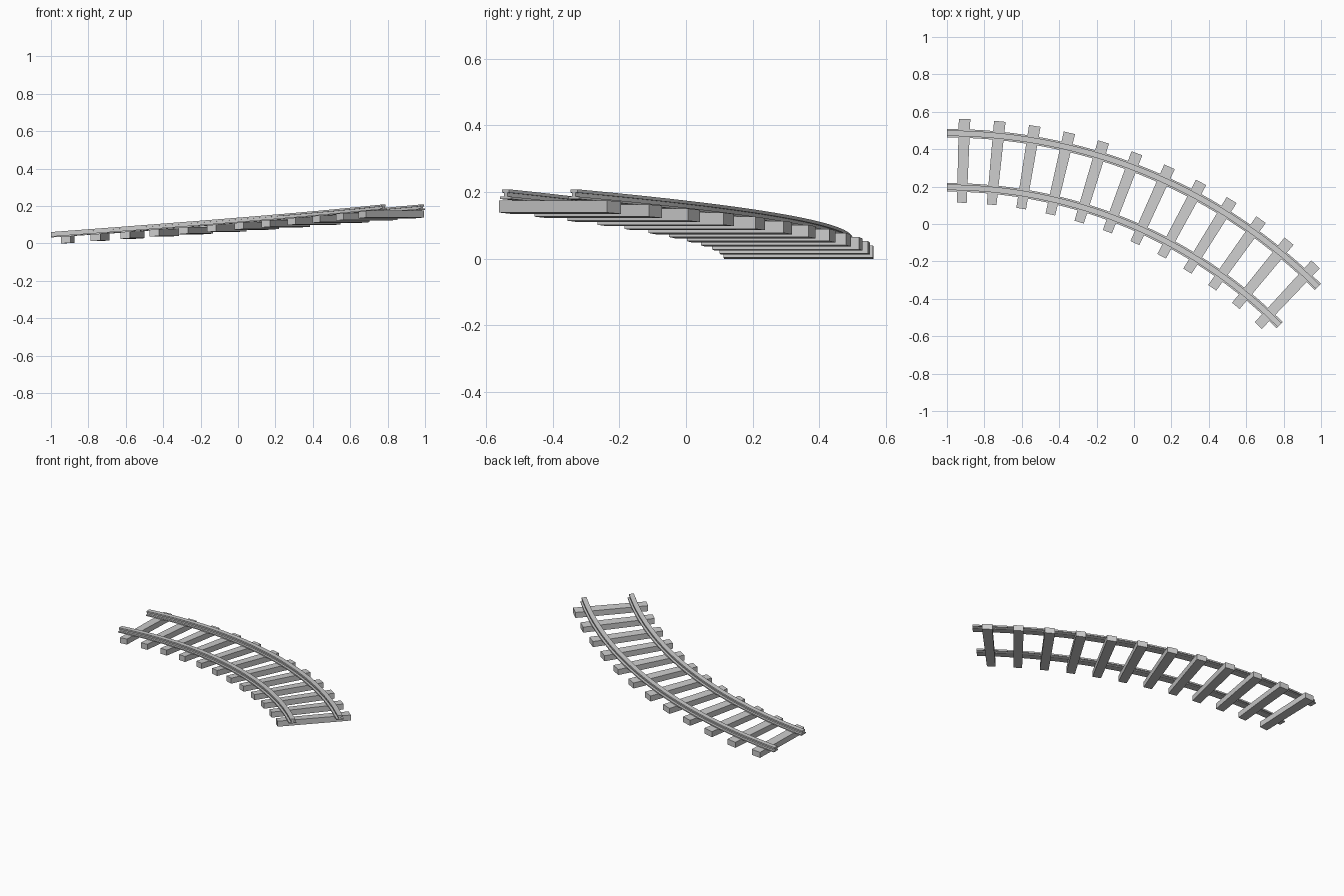
import bpy, bmesh, math

if "Cube" in bpy.data.objects:
    bpy.data.objects.remove(bpy.data.objects["Cube"])

CX, CY = -1.0, -2.320          # centre of the bend
SWEEP = math.radians(45)
RISE = 0.147                   # climb over the whole bend
TIES = 12
R_OUT, R_IN = 2.805, 2.516     # rail centre lines

grey = bpy.data.materials.new("steel grey")
grey.diffuse_color = (0.6, 0.6, 0.6, 1)
grey.use_nodes = True
grey.node_tree.nodes["Principled BSDF"].inputs["Base Color"].default_value = grey.diffuse_color


def place(radius, angle, z):
    """Point on the climbing bend."""
    return (CX + radius * math.sin(angle), CY + radius * math.cos(angle),
            z + RISE * angle / SWEEP)


def sweep(name, profile, angles):
    """Sweep a closed (radius, z) profile through the given angles."""
    bm = bmesh.new()
    rings = [[bm.verts.new(place(r, a, z)) for r, z in profile] for a in angles]
    n = len(profile)
    for a, b in zip(rings, rings[1:]):
        for i in range(n):
            j = (i + 1) % n
            bm.faces.new((a[i], a[j], b[j], b[i]))
    bm.faces.new(rings[0])
    bm.faces.new(rings[-1])
    bmesh.ops.recalc_face_normals(bm, faces=bm.faces)
    return finish(name, bm)


def finish(name, bm):
    mesh = bpy.data.meshes.new(name)
    bm.to_mesh(mesh)
    bm.free()
    mesh.materials.append(grey)
    ob = bpy.data.objects.new(name, mesh)
    bpy.context.collection.objects.link(ob)
    return ob


# Rails: I-shaped section with a wide foot, thin web and narrower head
half = [(0.023, 0.032), (0.023, 0.039), (0.008, 0.039),
        (0.008, 0.051), (0.015, 0.051), (0.015, 0.061)]
section = half + [(-x, z) for x, z in reversed(half)]
steps = [SWEEP * i / 48 for i in range(49)]
for name, radius in (("outer_rail", R_OUT), ("inner_rail", R_IN)):
    rail = sweep(name, [(radius + x, z) for x, z in section], steps)
    bpy.context.view_layer.objects.active = rail
    rail.select_set(True)
    bpy.ops.object.shade_smooth_by_angle(angle=math.radians(20))
    rail.select_set(False)

# Ties: radial beams that follow the slope
T_IN, T_OUT, T_WIDTH = 2.435, 2.883, 0.057
tie_profile = [(T_IN, -0.0045), (T_OUT, -0.0045), (T_OUT, 0.032), (T_IN, 0.032)]
for k in range(TIES):
    mid = SWEEP * (k + 0.5) / TIES
    d = T_WIDTH / 2 / ((T_IN + T_OUT) / 2)
    sweep(f"tie_{k + 1}", tie_profile, [mid - d, mid + d])
